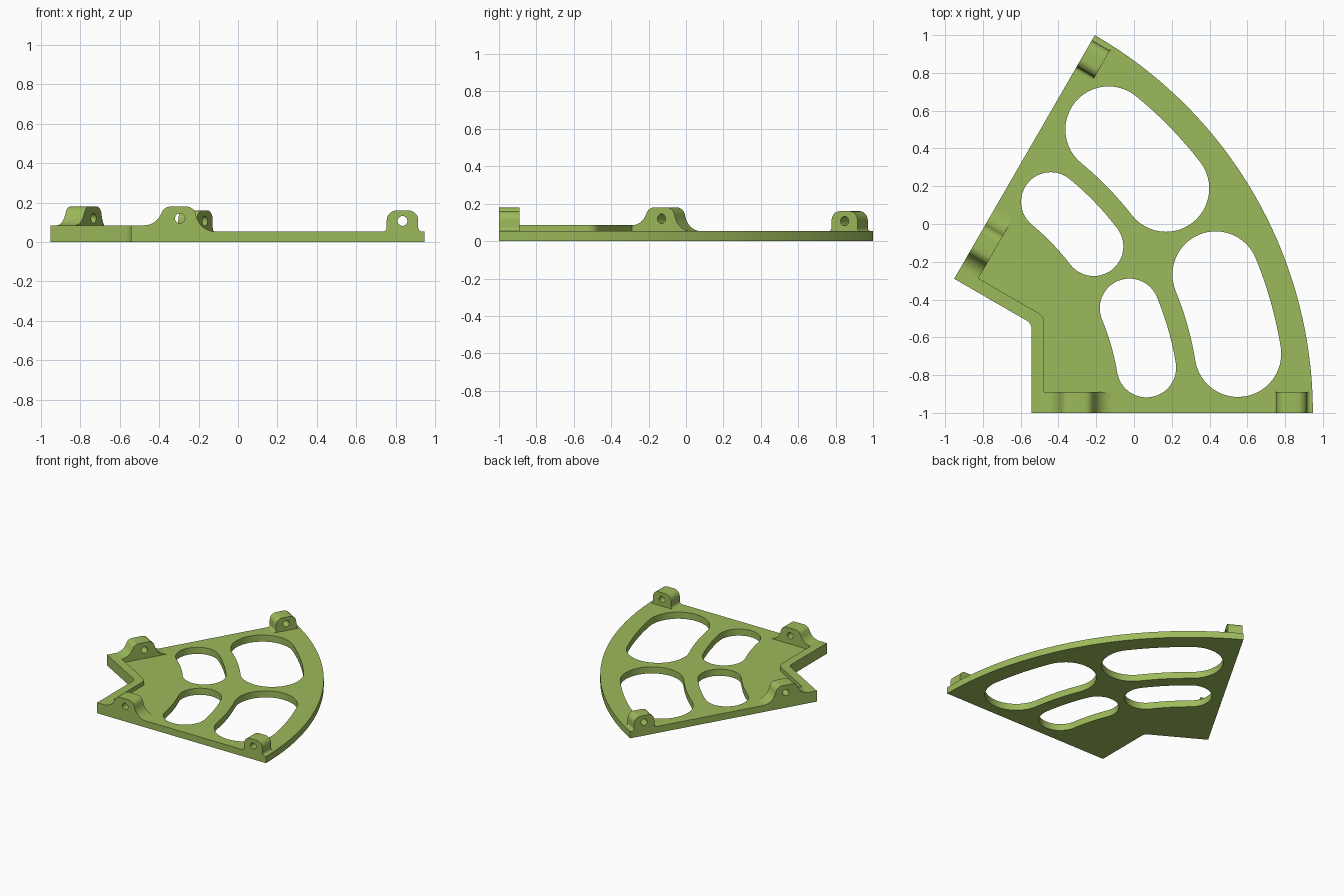
import bpy, bmesh
from math import sin, cos, tan, pi, radians
from mathutils import Vector, Matrix

if "Cube" in bpy.data.objects:
    bpy.data.objects.remove(bpy.data.objects["Cube"])

APEX = Vector((-1.362, -1.0, 0))   # centre of the 60 degree sector
R = 2.309                          # outer radius
PLATE, RIM = 0.053, 0.085          # heights
INNER, RIM_W, TAB_D = 0.82, 0.066, 0.11

mat = bpy.data.materials.new("leaf green")
mat.diffuse_color = (0.335, 0.49, 0.105, 1)
mat.use_nodes = True
mat.node_tree.nodes["Principled BSDF"].inputs["Base Color"].default_value = mat.diffuse_color


def polar(r, deg):
    return Vector((r * cos(radians(deg)), r * sin(radians(deg))))


def arc(r, a, b, n, c=Vector((0, 0))):
    return [c + polar(r, a + (b - a) * i / n) for i in range(n + 1)]


def circle(x, y, r, n=32):
    return arc(r, 0, 360 * (n - 1) / n, n - 1, Vector((x, y)))


def rounded(points, n=10):
    """Closed outline from (x, y, corner radius)."""
    out, m = [], len(points)
    for i, (x, y, r) in enumerate(points):
        p = Vector((x, y))
        if not r:
            out.append(p)
            continue
        u = (Vector(points[i - 1][:2]) - p).normalized()
        v = (Vector(points[(i + 1) % m][:2]) - p).normalized()
        half = u.angle(v) / 2
        c = p + (u + v).normalized() * (r / sin(half))
        a = p + u * (r / tan(half)) - c
        b = p + v * (r / tan(half)) - c
        turn = a.angle(b)
        for k in range(n + 1):
            t = k / n
            out.append(c + (a * sin((1 - t) * turn) + b * sin(t * turn)) / sin(turn))
    return out


def slab(name, loops, depth, matrix):
    """Extrude a filled outline (first loop) with holes (other loops)."""
    cu = bpy.data.curves.new(name, 'CURVE')
    cu.dimensions, cu.fill_mode, cu.extrude = '2D', 'BOTH', depth / 2
    for loop in loops:
        sp = cu.splines.new('POLY')
        sp.points.add(len(loop) - 1)
        for p, q in zip(sp.points, loop):
            p.co = (q.x, q.y, 0, 1)
        sp.use_cyclic_u = True
    tmp = bpy.data.objects.new(name + "_outline", cu)
    bpy.context.collection.objects.link(tmp)
    dg = bpy.context.evaluated_depsgraph_get()
    me = bpy.data.meshes.new_from_object(tmp.evaluated_get(dg))
    bpy.data.objects.remove(tmp)
    bm = bmesh.new()
    bm.from_mesh(me)
    bmesh.ops.remove_doubles(bm, verts=bm.verts, dist=1e-5)
    bm.transform(matrix @ Matrix.Translation((0, 0, depth / 2)))
    bmesh.ops.recalc_face_normals(bm, faces=bm.faces)
    bm.to_mesh(me)
    bm.free()
    me.materials.clear()
    me.materials.append(mat)
    ob = bpy.data.objects.new(name, me)
    bpy.context.collection.objects.link(ob)
    bpy.ops.object.select_all(action='DESELECT')
    ob.select_set(True)
    bpy.context.view_layer.objects.active = ob
    bpy.ops.object.shade_smooth_by_angle(angle=radians(30))
    return ob


def reflect(x, y):
    """Mirror across the 30 degree centre line."""
    return (x * cos(pi / 3) + y * sin(pi / 3), x * sin(pi / 3) - y * cos(pi / 3))


def slot(r, w, a, b):
    """Curved slot with round ends, following a circle about the apex."""
    return (arc(r + w, a, b, 16)[:-1] + arc(w, b, b + 180, 24, polar(r, b))
            + arc(r - w, b, a, 16)[1:-1] + arc(w, a + 180, a + 360, 24, polar(r, a))[:-1])


# Sector plate with notch and four windows
corner = (INNER, INNER * tan(pi / 6))
outline = arc(R, 0, 60, 72) + rounded([
    (*reflect(INNER, 0), 0), (*corner, 0.05), (INNER, 0, 0)])
windows = [slot(r, w, a, b) for r, w, lo, hi in
           ((1.938, 0.229, 9.3, 22.2), (1.448, 0.157, 9.5, 22.5))
           for a, b in ((lo, hi), (60 - hi, 60 - lo))]
slab("sector_plate", [outline] + windows, PLATE, Matrix.Translation(APEX))

# Raised rim along the notch
s2 = INNER + RIM_W
rim = rounded([(INNER, TAB_D, 0), (s2, TAB_D, 0), (s2, s2 * tan(pi / 6), 0.06),
               (*reflect(s2, TAB_D), 0), (*reflect(INNER, TAB_D), 0), (*corner, 0.05)])
slab("notch_rim", [rim], RIM - 0.03, Matrix.Translation(APEX + Vector((0, 0, 0.03))))

# Bolt tabs: profiles along the edge and up, extruded inward from the edge
base = 0.03
inner_tab = [rounded([
    (0.82, base, 0), (0.82, RIM, 0), (0.942, RIM, 0.09), (0.99, 0.18, 0.05),
    (1.137, 0.18, 0.05), (1.172, PLATE, 0.1), (1.25, PLATE, 0), (1.25, base, 0)]),
    circle(1.067, 0.12, 0.025)]
outer_tab = [rounded([
    (2.09, base, 0), (2.09, PLATE, 0), (2.117, PLATE, 0.02), (2.117, 0.16, 0.05),
    (2.277, 0.16, 0.05), (2.277, PLATE, 0.02), (2.30, PLATE, 0), (2.30, base, 0)]),
    circle(2.197, 0.107, 0.025)]

front = Matrix.Translation(APEX) @ Matrix(
    ((1, 0, 0, 0), (0, 0, 1, 0), (0, 1, 0, 0), (0, 0, 0, 1)))
c, s = cos(pi / 3), sin(pi / 3)
side = Matrix.Translation(APEX) @ Matrix(
    ((c, 0, s, 0), (s, 0, -c, 0), (0, 1, 0, 0), (0, 0, 0, 1)))
for place, m in (("front", front), ("side", side)):
    slab(place + "_inner_tab", inner_tab, TAB_D, m)
    slab(place + "_outer_tab", outer_tab, TAB_D, m)
